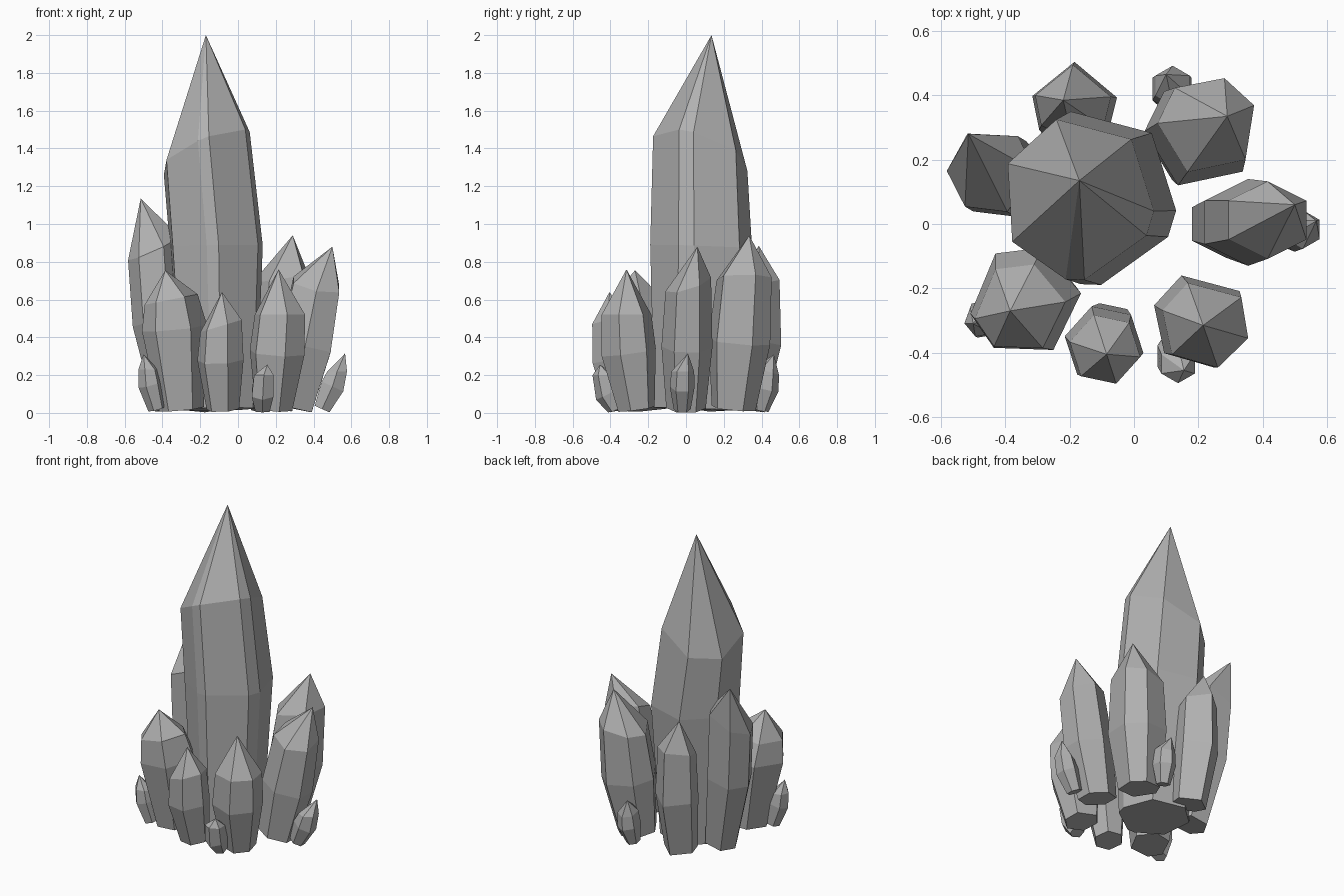
import bpy, bmesh, math

stone = bpy.data.materials.new("crystal grey")
stone.diffuse_color = (0.44, 0.44, 0.44, 1)


def even(start):
    """Six evenly spaced corner angles."""
    return [start + 60 * k for k in range(6)]


def crystal(name, angles, base, mid, shoulder, tip, slope=(0, 0), stretch=(1, 1)):
    """Pointed shard with a corner per angle: three rings (x, y, z, radius) and a tip."""
    bm = bmesh.new()
    n = len(angles)
    lean = [(mid[i] - base[i]) / (mid[2] - base[2]) for i in (0, 1)]
    low = (-lean[0], -lean[1])
    rings = []
    for (x, y, z, r), (sx, sy) in ((base, low), (mid, low), (shoulder, slope)):
        ring = []
        for angle in angles:
            a = math.radians(angle)
            dx, dy = r * math.cos(a) * stretch[0], r * math.sin(a) * stretch[1]
            ring.append(bm.verts.new((x + dx, y + dy, max(0.003, z + sx * dx + sy * dy))))
        rings.append(ring)
    bm.faces.new(rings[0][::-1])
    top = bm.verts.new(tip)
    for k in range(n):
        j = (k + 1) % n
        for a, b in zip(rings, rings[1:]):
            bm.faces.new((a[k], a[j], b[j], b[k]))
        bm.faces.new((rings[2][k], rings[2][j], top))
    bmesh.ops.recalc_face_normals(bm, faces=bm.faces)
    mesh = bpy.data.meshes.new(name)
    bm.to_mesh(mesh)
    bm.free()
    mesh.materials.append(stone)
    bpy.context.collection.objects.link(bpy.data.objects.new(name, mesh))


# Tall central crystal, with two narrow side faces
crystal("main_crystal", [-27, -9, 46, 106, 155, 212, 261, 275],
        (-0.11, 0.055, 0.02, 0.22), (-0.125, 0.085, 0.88, 0.27),
        (-0.175, 0.08, 1.38, 0.25), (-0.17, 0.135, 2.0), (0.4, -0.3), (0.96, 1.02))

# Ring of medium crystals leaning outward
crystal("left_crystal", [0, 52, 122, 180, 234, 292],
        (-0.34, 0.12, 0.025, 0.1), (-0.42, 0.15, 0.48, 0.137),
        (-0.445, 0.165, 0.87, 0.137), (-0.515, 0.28, 1.135), (0.45, 0.1))
crystal("back_crystal", [10, 90, 168, 215, 270, 322],
        (-0.175, 0.31, 0.02, 0.105), (-0.185, 0.37, 0.38, 0.134),
        (-0.19, 0.375, 0.68, 0.12), (-0.22, 0.385, 0.885), (0, 0.2))
crystal("back_right_crystal", [24, 71, 131, 177, 246, 318],
        (0.17, 0.25, 0.025, 0.125), (0.208, 0.28, 0.38, 0.175),
        (0.23, 0.305, 0.71, 0.157), (0.29, 0.335, 0.94), (0.15, 0))
crystal("right_crystal", even(30), (0.285, 0.0, 0.025, 0.11), (0.355, 0.005, 0.35, 0.142),
        (0.415, 0.012, 0.68, 0.127), (0.5, 0.06, 0.88), (-0.2, 0.3), (1.1, 0.95))
crystal("front_left_crystal", [8, 72, 122, 193, 236, 300],
        (-0.3, -0.21, 0.02, 0.12), (-0.338, -0.24, 0.45, 0.175),
        (-0.355, -0.262, 0.6, 0.143), (-0.385, -0.27, 0.755), (0.2, 0))
crystal("front_crystal", even(48), (-0.08, -0.33, 0.02, 0.088), (-0.093, -0.375, 0.28, 0.125),
        (-0.09, -0.39, 0.46, 0.112), (-0.085, -0.405, 0.64), (0.3, 0))
crystal("front_right_crystal", [-18, 37, 113, 162, 222, 286],
        (0.19, -0.26, 0.02, 0.102), (0.207, -0.3, 0.32, 0.152),
        (0.222, -0.312, 0.52, 0.14), (0.215, -0.315, 0.76))

# Small shards around the outside
crystal("back_shard", even(30), (0.105, 0.395, 0.015, 0.042), (0.118, 0.42, 0.13, 0.07),
        (0.12, 0.43, 0.22, 0.062), (0.1, 0.465, 0.31), (0, -0.3))
crystal("right_shard", even(30), (0.445, -0.02, 0.02, 0.045), (0.5, -0.02, 0.14, 0.066),
        (0.525, -0.017, 0.22, 0.06), (0.567, 0.01, 0.315))
crystal("front_shard", even(30), (0.13, -0.37, 0.015, 0.043), (0.13, -0.41, 0.1, 0.066),
        (0.137, -0.435, 0.2, 0.06), (0.155, -0.455, 0.255))
crystal("left_shard", even(10), (-0.43, -0.28, 0.02, 0.045), (-0.465, -0.295, 0.15, 0.062),
        (-0.475, -0.3, 0.23, 0.053), (-0.5, -0.31, 0.31))
